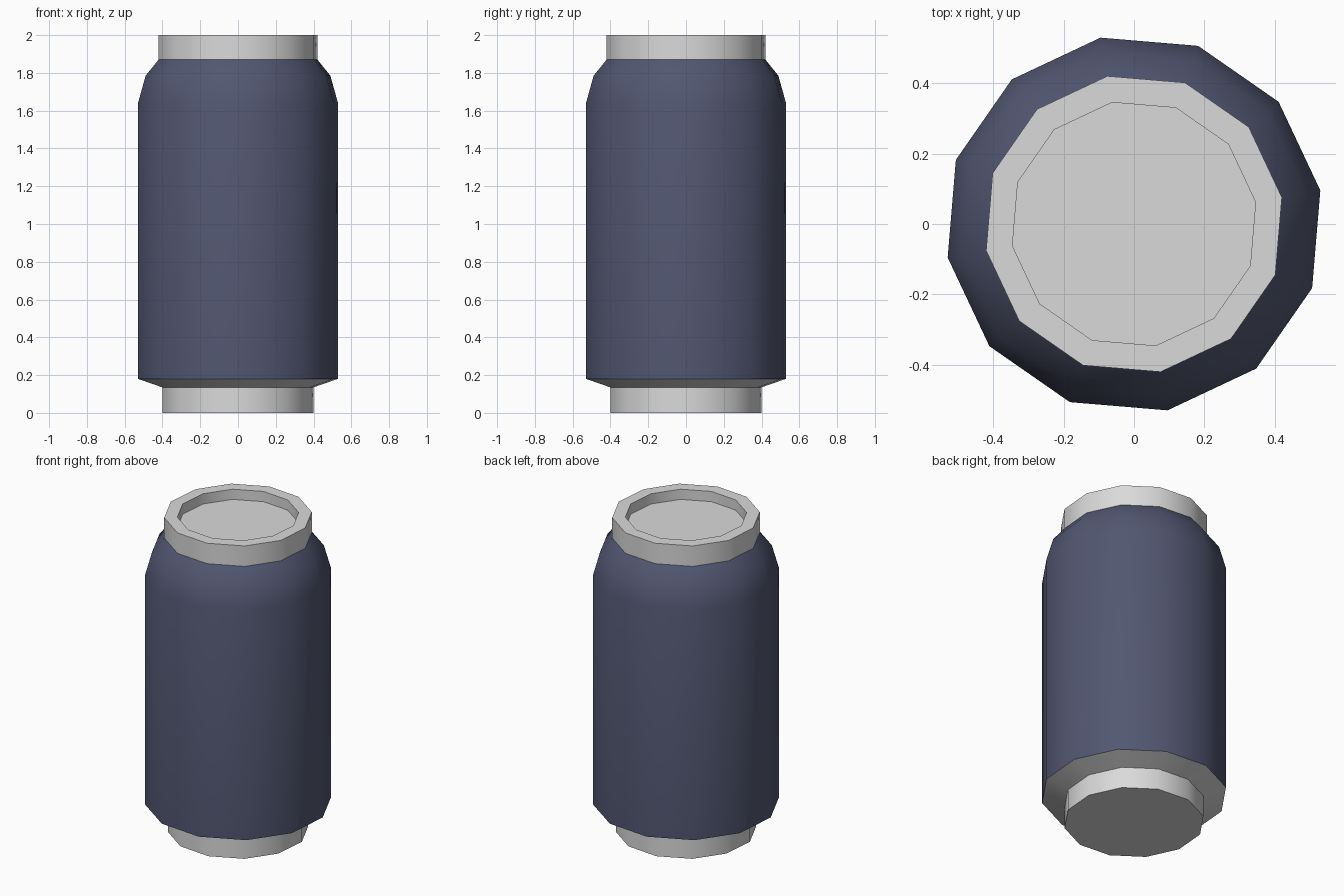
import bpy, bmesh, math

if "Cube" in bpy.data.objects:
    bpy.data.objects.remove(bpy.data.objects["Cube"])

SIDES = 12
PHASE = math.radians(10.2)


def material(name, rgb):
    m = bpy.data.materials.new(name)
    m.diffuse_color = (*rgb, 1.0)
    m.use_nodes = True
    m.node_tree.nodes["Principled BSDF"].inputs["Base Color"].default_value = m.diffuse_color
    return m


metal = material("pale metal", (0.70, 0.70, 0.70))
paint = material("slate blue paint", (0.085, 0.095, 0.165))


def lathe(name, profile, mat, cap_start=False, cap_end=False):
    """Turn a (radius, z) profile, listed bottom-outside to top, into a 12-sided shell."""
    bm = bmesh.new()
    rings = []
    for r, z in profile:
        rings.append([bm.verts.new((r * math.cos(PHASE + math.tau * i / SIDES),
                                    r * math.sin(PHASE + math.tau * i / SIDES), z))
                      for i in range(SIDES)])
    for a, b in zip(rings, rings[1:]):
        for i in range(SIDES):
            j = (i + 1) % SIDES
            bm.faces.new((a[i], a[j], b[j], b[i]))
    if cap_start:
        bm.faces.new(rings[0][::-1])
    if cap_end:
        bm.faces.new(rings[-1])
    mesh = bpy.data.meshes.new(name)
    bm.to_mesh(mesh)
    bm.free()
    mesh.materials.append(mat)
    ob = bpy.data.objects.new(name, mesh)
    bpy.context.collection.objects.link(ob)
    bpy.ops.object.select_all(action='DESELECT')
    ob.select_set(True)
    bpy.context.view_layer.objects.active = ob
    bpy.ops.object.shade_smooth_by_angle(angle=math.radians(36))
    return ob


# Base foot and flared underside
lathe("can_base", [(0.406, 0), (0.406, 0.135), (0.538, 0.18)], metal, cap_start=True)

# Painted body with rounded shoulder
lathe("can_body", [(0.538, 0.18), (0.538, 1.64), (0.497, 1.785), (0.427, 1.87)], paint)

# Top collar, rim and recessed lid
lathe("can_lid", [(0.427, 1.87), (0.427, 2.0), (0.351, 2.0), (0.351, 1.935)], metal, cap_end=True)
